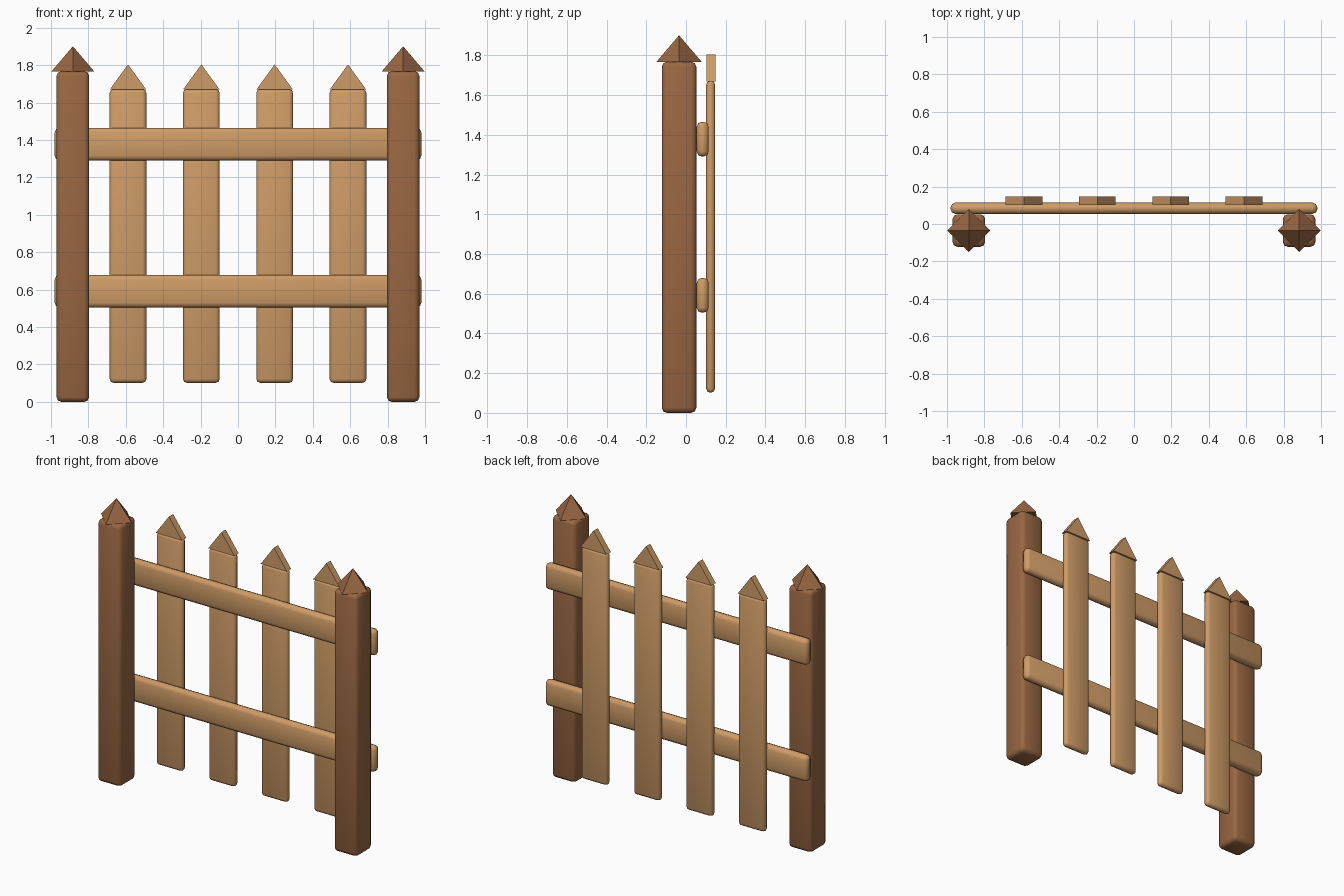
import bpy, bmesh, math

cube = bpy.data.objects.get("Cube")
if cube:
    bpy.data.objects.remove(cube, do_unlink=True)


def make_material(name, rgb):
    mat = bpy.data.materials.new(name)
    mat.use_nodes = True
    mat.diffuse_color = (*rgb, 1)
    mat.node_tree.nodes["Principled BSDF"].inputs["Base Color"].default_value = (*rgb, 1)
    return mat


light_wood = make_material("light wood", (0.62, 0.33, 0.135))
dark_wood = make_material("dark wood", (0.32, 0.135, 0.055))


def add_object(name, bm, mat):
    bmesh.ops.recalc_face_normals(bm, faces=bm.faces)
    mesh = bpy.data.meshes.new(name)
    bm.to_mesh(mesh)
    bm.free()
    mesh.materials.append(mat)
    obj = bpy.data.objects.new(name, mesh)
    bpy.context.collection.objects.link(obj)
    return obj


def plank(name, center, size, bevel, mat):
    """Box with softly rounded edges."""
    bm = bmesh.new()
    bmesh.ops.create_cube(bm, size=1)
    bmesh.ops.scale(bm, vec=size, verts=bm.verts)
    obj = add_object(name, bm, mat)
    obj.location = center
    mod = obj.modifiers.new("rounded edges", 'BEVEL')
    mod.width = bevel
    mod.segments = 2
    bpy.ops.object.select_all(action='DESELECT')
    obj.select_set(True)
    bpy.context.view_layer.objects.active = obj
    bpy.ops.object.modifier_apply(modifier=mod.name)
    bpy.ops.object.shade_smooth_by_angle(angle=math.radians(60))


def post_cap(name, x, y, z):
    """Four-sided pyramid with its corners on the axes."""
    bm = bmesh.new()
    bmesh.ops.create_cone(bm, cap_ends=True, segments=4, radius1=0.115, radius2=0, depth=0.135)
    add_object(name, bm, dark_wood).location = (x, y, z + 0.0675)


def picket_tip(name, x, y, z):
    """Triangular prism."""
    bm = bmesh.new()
    outline = [(-0.098, 0), (0.098, 0), (0, 0.135)]
    face = bm.faces.new([bm.verts.new((px, -0.0225, pz)) for px, pz in outline])
    new = bmesh.ops.extrude_face_region(bm, geom=[face])["geom"]
    bmesh.ops.translate(bm, vec=(0, 0.045, 0),
                        verts=[v for v in new if isinstance(v, bmesh.types.BMVert)])
    add_object(name, bm, light_wood).location = (x, y, z)


# Posts with caps
for side, x in (("right", -0.883), ("left", 0.883)):
    plank(f"{side}_post", (x, -0.035, 0.884), (0.174, 0.174, 1.768), 0.026, dark_wood)
    post_cap(f"{side}_post_cap", x, -0.035, 1.766)

# Horizontal rails
for level, z in (("lower", 0.592), ("upper", 1.378)):
    plank(f"{level}_rail", (0, 0.084, z), (1.96, 0.06, 0.175), 0.025, light_wood)

# Pickets with pointed tips
for i in range(4):
    x = (i - 1.5) * 0.392
    plank(f"picket_{i + 1}", (x, 0.124, 0.887), (0.196, 0.045, 1.57), 0.02, light_wood)
    picket_tip(f"picket_tip_{i + 1}", x, 0.125, 1.669)
